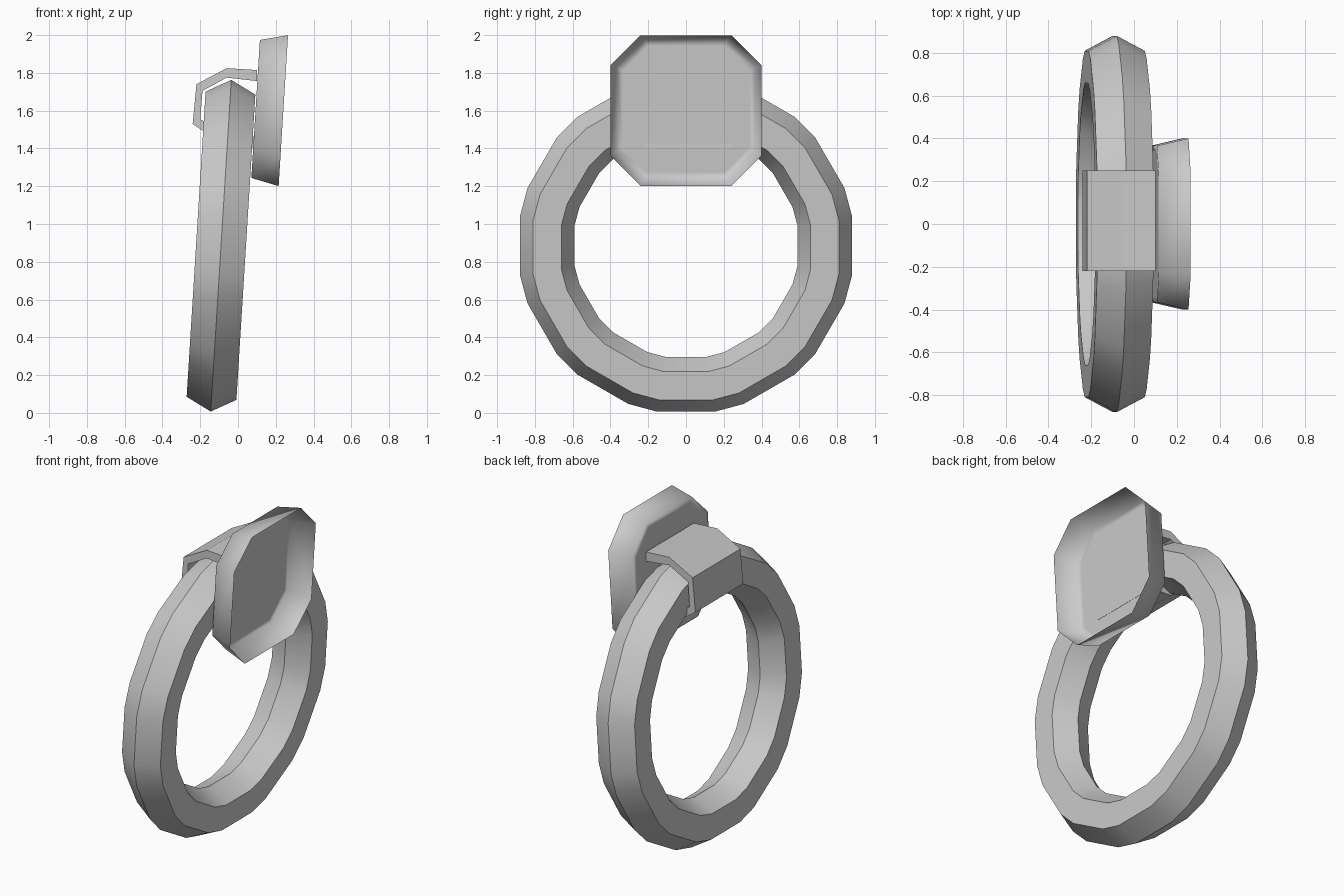
import bpy, bmesh
from math import sin, cos, radians

cube = bpy.data.objects.get("Cube")
if cube:
    bpy.data.objects.remove(cube, do_unlink=True)

TILT = radians(3.55)

grey = bpy.data.materials.new("plain grey")
grey.use_nodes = True
grey.diffuse_color = (0.6, 0.6, 0.6, 1)
grey.node_tree.nodes["Principled BSDF"].inputs["Base Color"].default_value = (0.6, 0.6, 0.6, 1)


def loft(name, loops, location=(0, 0, 0), tilt=0, wrap=False, cap_start=False, cap_end=False, angle=30):
    """Skin a row of matching closed loops."""
    bm = bmesh.new()
    rows = [[bm.verts.new(p) for p in loop] for loop in loops]
    n = len(rows[0])
    pairs = list(zip(rows, rows[1:])) + ([(rows[-1], rows[0])] if wrap else [])
    for a, b in pairs:
        for i in range(n):
            j = (i + 1) % n
            bm.faces.new((a[i], a[j], b[j], b[i]))
    if cap_start:
        bm.faces.new(rows[0])
    if cap_end:
        bm.faces.new(rows[-1])
    bmesh.ops.recalc_face_normals(bm, faces=bm.faces)
    mesh = bpy.data.meshes.new(name)
    bm.to_mesh(mesh)
    bm.free()
    mesh.materials.append(grey)
    obj = bpy.data.objects.new(name, mesh)
    bpy.context.collection.objects.link(obj)
    obj.location = location
    obj.rotation_euler.y = tilt
    bpy.ops.object.select_all(action='DESELECT')
    obj.select_set(True)
    bpy.context.view_layer.objects.active = obj
    bpy.ops.object.shade_smooth_by_angle(angle=radians(angle))
    return obj


# Ring: six-sided section swept round 24 unevenly spaced stations
angles = [radians(a) for a in range(0, 360, 10) if a % 30]
section = [(0, 0.893), (0.132, 0.822), (0.132, 0.67), (0, 0.6), (-0.132, 0.67), (-0.132, 0.822)]
ring = loft("ring", [[(x, r * sin(a), -r * cos(a)) for x, r in section] for a in angles],
            (-0.09, 0, 0.885), TILT, wrap=True)


# Plate: shallow open dish with cut corners, facing +x
def octagon(x, half, cut):
    c = half - cut
    return [(x, y, z) for y, z in ((half, c), (c, half), (-c, half), (-half, c),
                                   (-half, -c), (-c, -half), (c, -half), (half, -c))]


plate = loft("dish_plate", [octagon(0, 0.4, 0.16), octagon(-0.147, 0.366, 0.145),
                            octagon(-0.147, 0.335, 0.133)],
             (0.24, 0, 1.6), TILT, cap_end=True, angle=180)

# Strap: bent band that holds the ring to the plate
outer = [(0.1, 1.815), (-0.06, 1.825), (-0.22, 1.74), (-0.24, 1.53), (-0.06, 1.41), (0.082, 1.405)]
inner = [(0.082, 1.465), (-0.06, 1.47), (-0.2, 1.555), (-0.188, 1.705), (-0.06, 1.775), (0.1, 1.757)]
strap = loft("strap", [[(x, y, z) for x, z in outer + inner] for y in (-0.22, 0.25)],
             cap_start=True, cap_end=True)
